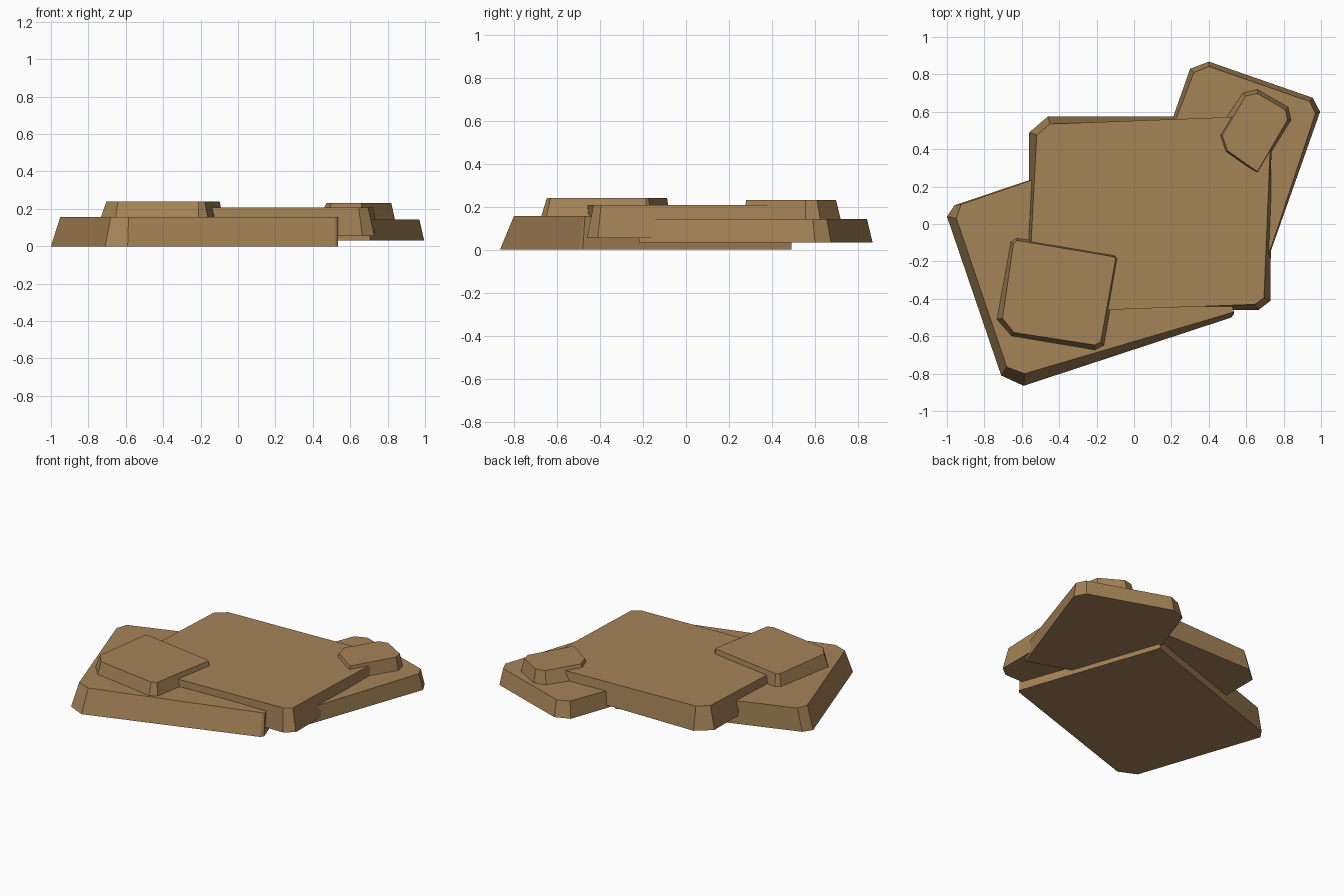
import bpy, bmesh

# Single warm stone colour
stone = bpy.data.materials.new("sandy_brown_stone")
stone.diffuse_color = (0.376, 0.228, 0.095, 1.0)


def slab(name, bottom, top, z0, z1):
    """Flat slab lofted between matching bottom and top outlines."""
    bm = bmesh.new()
    low = [bm.verts.new((x, y, z0)) for x, y in bottom]
    high = [bm.verts.new((x, y, z1)) for x, y in top]
    n = len(low)
    bm.faces.new(low[::-1])
    bm.faces.new(high)
    for i in range(n):
        j = (i + 1) % n
        bm.faces.new((low[i], low[j], high[j], high[i]))
    bmesh.ops.recalc_face_normals(bm, faces=bm.faces)
    mesh = bpy.data.meshes.new(name)
    bm.to_mesh(mesh)
    bm.free()
    mesh.materials.append(stone)
    obj = bpy.data.objects.new(name, mesh)
    bpy.context.collection.objects.link(obj)
    return obj


# Large tilted slab at the front left, resting on the ground
slab("front_left_slab",
     [(-1.0, 0.04), (-0.71, -0.81), (-0.59, -0.865), (0.52, -0.5), (0.535, -0.48),
      (0.2, 0.49), (-0.96, 0.1)],
     [(-0.95, 0.03), (-0.68, -0.765), (-0.585, -0.8), (0.52, -0.475), (0.535, -0.47),
      (0.2, 0.49), (-0.925, 0.105)],
     0.0, 0.157)

# Main square slab in the middle
slab("middle_slab",
     [(-0.56, -0.46), (0.665, -0.46), (0.73, -0.41), (0.73, 0.575), (-0.46, 0.575),
      (-0.56, 0.49)],
     [(-0.57, -0.475), (0.645, -0.43), (0.695, -0.395), (0.735, 0.58), (-0.45, 0.535),
      (-0.52, 0.475)],
     0.055, 0.208)

# Thin tilted slab at the back right
slab("back_right_slab",
     [(0.015, 0.02), (0.705, -0.22), (0.995, 0.6), (0.955, 0.675), (0.4, 0.868),
      (0.3, 0.83)],
     [(0.015, 0.02), (0.705, -0.21), (0.97, 0.59), (0.94, 0.655), (0.4, 0.842),
      (0.32, 0.81)],
     0.032, 0.142)

# Small raised stone on the front left
slab("front_top_stone",
     [(-0.735, -0.51), (-0.655, -0.6), (-0.21, -0.675), (-0.16, -0.65),
      (-0.08, -0.185), (-0.095, -0.16), (-0.625, -0.075), (-0.66, -0.095)],
     [(-0.703, -0.503), (-0.642, -0.58), (-0.21, -0.647), (-0.178, -0.63),
      (-0.098, -0.185), (-0.108, -0.175), (-0.625, -0.088), (-0.645, -0.105)],
     0.15, 0.24)

# Small raised stone on the back right
slab("back_top_stone",
     [(0.43, 0.475), (0.465, 0.375), (0.66, 0.265), (0.84, 0.555), (0.825, 0.625),
      (0.66, 0.72), (0.58, 0.7)],
     [(0.472, 0.475), (0.5, 0.392), (0.66, 0.28), (0.82, 0.555), (0.81, 0.61),
      (0.66, 0.698), (0.597, 0.685)],
     0.138, 0.23)
